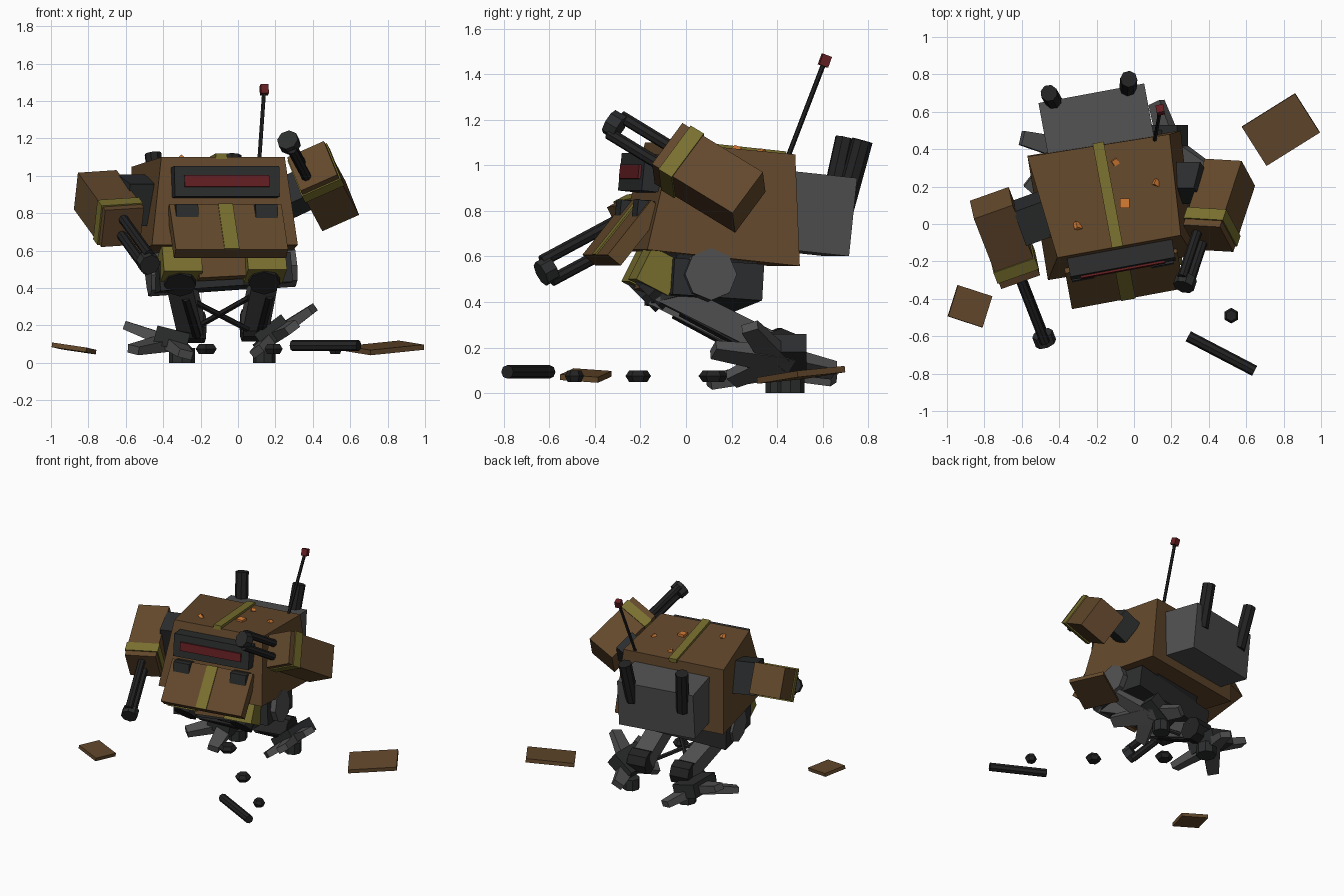
import bpy, bmesh
from math import radians
from mathutils import Vector, Matrix, Euler

if "Cube" in bpy.data.objects:
    bpy.data.objects.remove(bpy.data.objects["Cube"])


def material(name, rgb):
    m = bpy.data.materials.new(name)
    m.diffuse_color = (*rgb, 1)
    m.use_nodes = True
    m.node_tree.nodes["Principled BSDF"].inputs["Base Color"].default_value = m.diffuse_color
    return m


BROWN = material("rust brown", (0.124, 0.065, 0.025))
YELLOW = material("worn yellow", (0.190, 0.160, 0.028))
GREY = material("mid grey", (0.080, 0.080, 0.081))
DARK = material("dark grey", (0.025, 0.026, 0.027))
BLACK = material("soot black", (0.016, 0.016, 0.017))
RED = material("dull red", (0.130, 0.014, 0.016))
ORANGE = material("ember orange", (0.670, 0.205, 0.036))
TILT = (-6, 0, 10.5)          # lean of the wrecked body


def finish(name, bm, mat):
    bmesh.ops.recalc_face_normals(bm, faces=bm.faces)
    me = bpy.data.meshes.new(name)
    bm.to_mesh(me)
    bm.free()
    me.materials.append(mat)
    ob = bpy.data.objects.new(name, me)
    bpy.context.collection.objects.link(ob)
    return ob


def block(name, pts, mat):
    """Six-sided block; four bottom corners then four top corners."""
    bm = bmesh.new()
    v = [bm.verts.new(p) for p in pts]
    for f in ((0, 1, 2, 3), (4, 5, 6, 7), (0, 1, 5, 4), (1, 2, 6, 5), (2, 3, 7, 6), (3, 0, 4, 7)):
        bm.faces.new([v[i] for i in f])
    return finish(name, bm, mat)


def framed(name, c, size, rot, mat, front=1.0):
    """Box in a rotated frame; front scales the -y end."""
    x, y, z = (s / 2 for s in size)
    pts = []
    for k in (-z, z):
        for i, j in ((-x, -y), (x, -y), (x, y), (-x, y)):
            s = front if j < 0 else 1
            pts.append(Vector(c) + rot @ Vector((i * s, j, k * s)))
    return block(name, pts, mat)


def box(name, c, size, mat, rot=(0, 0, 0), front=1.0):
    m = Euler([radians(a) for a in rot]).to_matrix()
    return framed(name, c, size, m, mat, front)


def axes(back, up):
    y = Vector(back).normalized()
    x = y.cross(Vector(up)).normalized()
    return Matrix((x, y, x.cross(y))).transposed()


def beam(name, p, q, w, h, mat, tip=1.0, up=(0, 0, 1)):
    """Box from p to q, narrowing to tip at q."""
    p, q = Vector(p), Vector(q)
    return framed(name, (p + q) / 2, (w, (q - p).length, h), axes(p - q, up), mat, tip)


def rod(name, p, q, r, mat, sides=8, r2=None):
    p, q = Vector(p), Vector(q)
    bm = bmesh.new()
    m = Matrix.Translation((p + q) / 2) @ (q - p).to_track_quat('Z', 'Y').to_matrix().to_4x4()
    bmesh.ops.create_cone(bm, cap_ends=True, segments=sides, radius1=r,
                          radius2=r if r2 is None else r2, depth=(q - p).length, matrix=m)
    return finish(name, bm, mat)


# Hull: tapered block leaning back and turned
block("hull", [(-.46, -.30, .63), (.32, -.17, .63), (.25, .50, .558), (-.57, .365, .558),
               (-.41, -.18, 1.10), (.25, -.06, 1.10), (.19, .48, 1.048), (-.57, .36, 1.048)], BROWN)
box("roof_stripe", (-.14, .155, 1.076), (.06, .57, .03), YELLOW, TILT)

# Face: visor, lamps, sloping chest plate
box("visor_housing", (-.07, -.175, .965), (.57, .13, .165), DARK, TILT)
box("visor_glass", (-.06, -.243, .972), (.46, .015, .062), RED, TILT)
CHEST = (-39, 0, 10.5)
chest = Vector((-.055, -.275, .704))
box("chest_plate", chest, (.61, .075, .31), BROWN, CHEST)
off = Euler([radians(a) for a in CHEST]).to_matrix() @ Vector((0, -.040, 0))
box("chest_stripe", chest + off, (.08, .008, .312), YELLOW, CHEST)
for side, x, y in (("left", -.28, -.25), ("right", .145, -.175)):
    box(side + "_lamp", (x, y, .80), (.12, .10, .09), DARK, TILT)

# Engine pack with two exhausts, and antenna
box("engine_pack", (-.195, .52, .79), (.575, .33, .345), GREY, TILT)
rod("left_exhaust", (-.415, .63, .80), (-.455, .70, 1.12), .046, BLACK, 8)
rod("right_exhaust", (-.035, .69, .80), (-.028, .775, 1.11), .046, BLACK, 8)
rod("antenna", (.11, .445, 1.03), (.14, .61, 1.46), .011, BLACK, 6)
box("antenna_tip", (.14, .61, 1.46), (.042, .042, .05), RED, (-20, 0, 10))

# Embers on the roof
for i, (x, y, z, s) in enumerate(((-.05, .11, 1.08, .05), (-.10, .33, 1.058, .032),
                                  (.12, .22, 1.068, .034), (-.30, -.01, 1.086, .038))):
    box(f"ember_{i}", (x, y, z), (s, s, s * .6), ORANGE, (i * 15, i * 10, i * 35))

# Arms: armoured forearm, band, twin barrels and muzzle
for side, c, back, up, size, inset, reach in (
        ("right", (.455, .10, .945), (.27, .82, -.5), (-.30, .557, .75), (.215, .43, .235), -.05, .32),
        ("left", (-.69, -.075, .825), (-.32, .82, .44), (.10, -.44, .85), (.22, .45, .22), .0, .45)):
    R = axes(back, up)
    c = Vector(c)
    at = lambda x, y, z: c + R @ Vector((x, y, z))
    L = size[1] / 2
    framed(side + "_arm", c, size, R, BROWN)
    framed(side + "_arm_band", at(0, .075 - L, 0), (size[0] + .015, .07, size[2] + .015), R, YELLOW)
    for n, dz in (("upper", .048), ("lower", -.048)):
        rod(f"{side}_{n}_barrel", at(inset, .05 - L, dz), at(inset, -L - reach + .03, dz), .027, BLACK, 8)
    rod(side + "_muzzle", at(inset, -L - reach + .06, 0), at(inset, -L - reach, 0), .058, DARK, 8)
box("left_shoulder", (-.54, .03, .87), (.17, .20, .23), DARK, (15, 0, 20))
box("right_shoulder", (.30, .22, .90), (.15, .16, .17), DARK, (-30, -25, 0))

# Pelvis
PELVIS = (-4, -4, 10)
box("pelvis", (-.10, .08, .475), (.72, .40, .16), DARK, PELVIS)
box("pelvis_neck", (-.13, .10, .57), (.42, .36, .12), BLACK, PELVIS)
box("pelvis_plate", (-.09, -.155, .52), (.26, .07, .14), BROWN, (-15, -3, 10))
rod("right_hip", (.20, .095, .515), (.30, .11, .522), .115, GREY, 8)
rod("left_hip", (-.48, .04, .47), (-.38, .055, .477), .115, GREY, 8)

# Folded legs: thigh, knee, shin, ankle and splayed toes; sole_up is the foot's normal
LEGS = {
    "left": ((-.40, .04, .47), (-.31, -.15, .45), (-.25, .37, .19), (-.36, .40, .11), (.25, 0, 1),
             ((-.60, .46, .20), (-.56, .18, .07), (-.28, .10, .045), (-.28, .65, .06))),
    "right": ((.20, .10, .52), (.14, -.12, .46), (.09, .40, .20), (.20, .40, .15), (-.6, 0, .8),
              ((.40, .28, .29), (.29, .12, .19), (.10, .20, .06), (.12, .65, .10))),
}
for side, (hip, knee, ankle, foot, sole_up, toes) in LEGS.items():
    k, a, f, n = Vector(knee), Vector(ankle), Vector(foot), Vector(sole_up).normalized()
    beam(side + "_thigh", hip, knee, .13, .12, DARK)
    box(side + "_knee_pad", k + Vector((0, -.01, .075)), (.21, .16, .16), YELLOW, (-27, 0, 10))
    rod(side + "_knee", k + Vector((0, .04, .05)), k + Vector((0, -.045, -.035)), .085, BLACK, 8)
    beam(side + "_shin", knee, ankle, .14, .11, GREY)
    rod(side + "_shin_piston", k + Vector((.03, .1, -.10)), a + Vector((.03, -.05, -.04)), .025, BLACK, 6)
    rod(side + "_ankle", a + Vector((-.07, 0, 0)), a + Vector((.07, .02, 0)), .085, BLACK, 8)
    framed(side + "_foot", f + n * .02, (.18, .26, .10), axes((0, 1, 0), n), DARK)
    for i, t in enumerate(toes):
        beam(f"{side}_toe_{i}", f, t, .12, .07, GREY, .65, n)
rod("left_heel", (-.30, .42, 0), (-.30, .42, .08), .07, DARK, 8)
rod("right_heel", (.14, .46, 0), (.14, .46, .08), .06, DARK, 8)

# Crossed braces between the legs
rod("brace_a", (-.26, .02, .34), (.05, .30, .18), .016, BLACK, 6)
rod("brace_b", (.06, .02, .35), (-.24, .30, .18), .016, BLACK, 6)

# Scattered debris
box("large_fallen_plate", (.785, .505, .08), (.337, .248, .028), BROWN, (5, -5, 32))
box("small_fallen_plate", (-.877, -.44, .077), (.195, .175, .025), BROWN, (-4, 8, -18))
rod("fallen_barrel", (.29, -.60, .093), (.645, -.785, .093), .03, BLACK, 8)
for i, (x, y, r) in enumerate(((.52, -.49, .042), (.19, -.21, .056), (-.17, .12, .065))):
    rod(f"rubble_{i}_base", (x, y, .048), (x, y, .075), r * .7, BLACK, 6, r)
    rod(f"rubble_{i}_top", (x, y, .075), (x, y, .10), r, BLACK, 6, r * .7)
